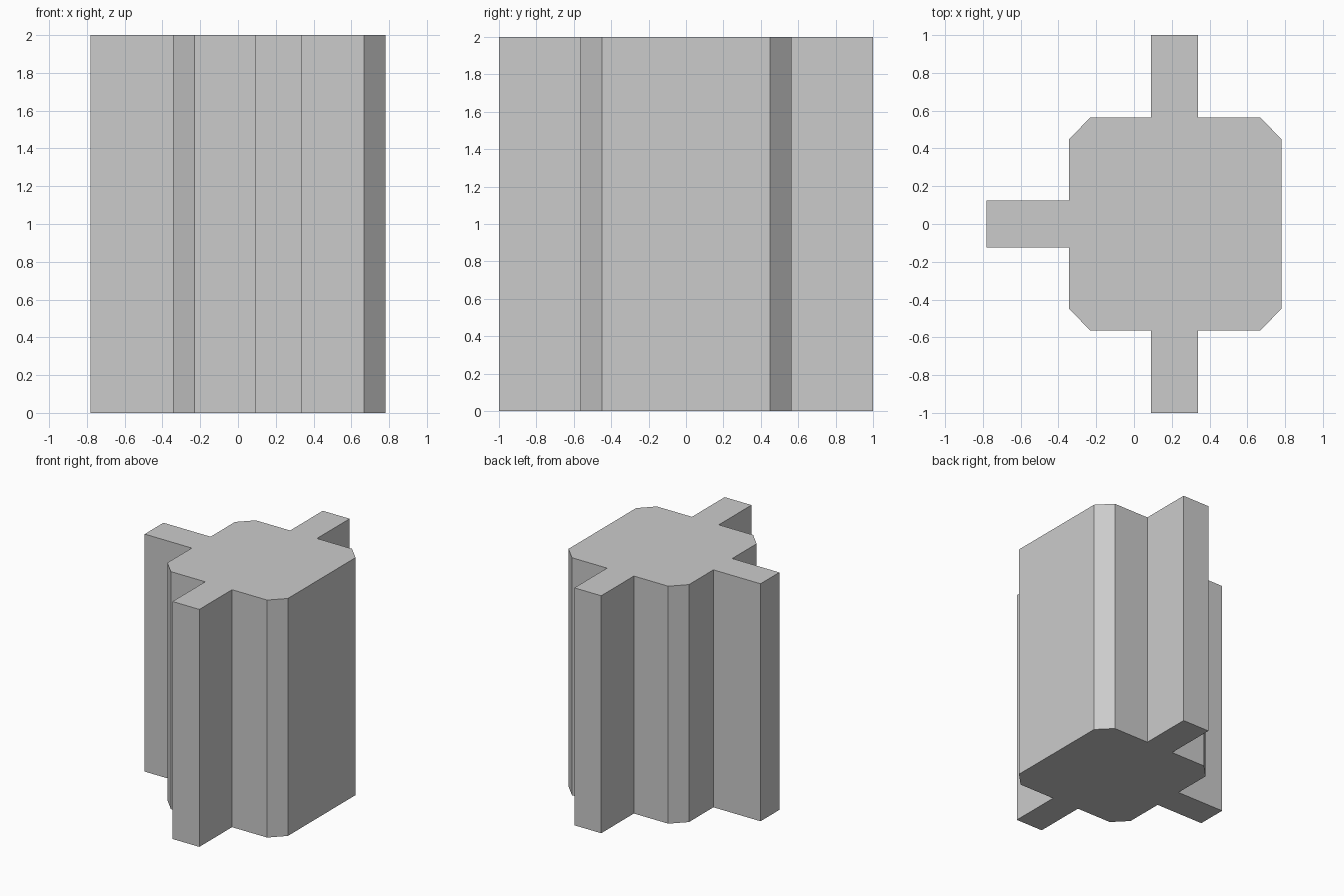
import bpy, bmesh

if "Cube" in bpy.data.objects:
    bpy.data.objects.remove(bpy.data.objects["Cube"])

HEIGHT = 2.0

# Half of the outline (y >= 0), from the right side round to the left arm
half = [(0.78, 0.45), (0.667, 0.565), (0.34, 0.565), (0.34, 1.0),
        (0.09, 1.0), (0.09, 0.565), (-0.23, 0.565), (-0.343, 0.45),
        (-0.343, 0.125), (-0.782, 0.125)]
# Mirror across y = 0 to close the outline
outline = half + [(x, -y) for x, y in reversed(half)]

# Extrude the outline into a solid three-armed column
bm = bmesh.new()
base = bm.faces.new([bm.verts.new((x, y, 0)) for x, y in outline])
top = bmesh.ops.extrude_face_region(bm, geom=[base], use_keep_orig=True)
bmesh.ops.translate(bm, vec=(0, 0, HEIGHT),
                    verts=[g for g in top["geom"] if isinstance(g, bmesh.types.BMVert)])
bmesh.ops.recalc_face_normals(bm, faces=bm.faces)

mesh = bpy.data.meshes.new("three_armed_column")
bm.to_mesh(mesh)
bm.free()
column = bpy.data.objects.new("three_armed_column", mesh)
bpy.context.collection.objects.link(column)
